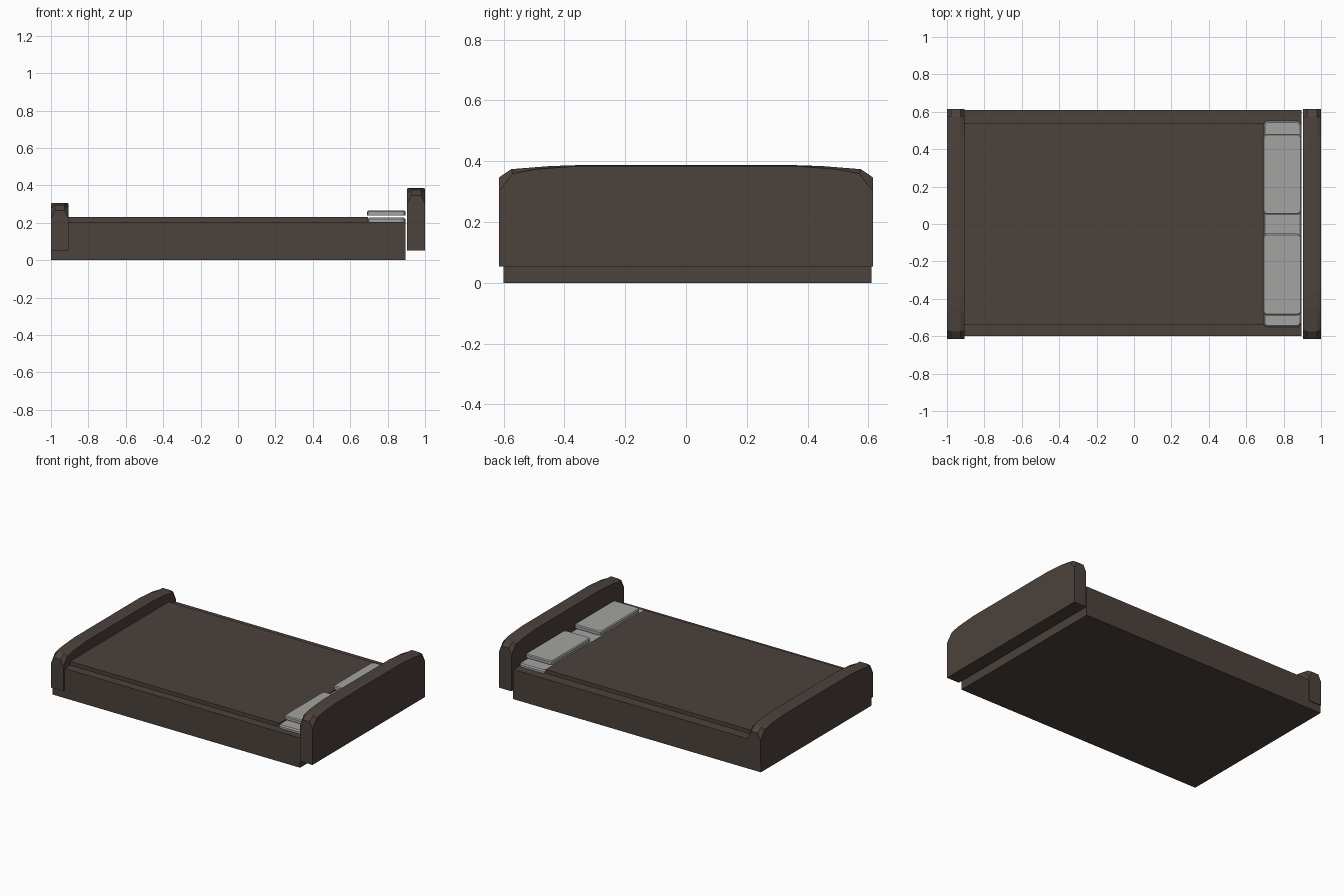
import bpy
import bmesh

old = bpy.data.objects.get("Cube")
if old:
    bpy.data.objects.remove(old, do_unlink=True)


def material(name, rgb):
    m = bpy.data.materials.new(name)
    m.use_nodes = True
    m.diffuse_color = (*rgb, 1)
    m.node_tree.nodes["Principled BSDF"].inputs["Base Color"].default_value = (*rgb, 1)
    return m


brown = material("dark brown wood", (0.072, 0.054, 0.045))
grey = material("pale grey linen", (0.37, 0.37, 0.365))


def finish(name, bm, mat):
    bmesh.ops.recalc_face_normals(bm, faces=bm.faces)
    mesh = bpy.data.meshes.new(name)
    bm.to_mesh(mesh)
    bm.free()
    mesh.materials.append(mat)
    obj = bpy.data.objects.new(name, mesh)
    bpy.context.collection.objects.link(obj)
    return obj


def box(name, x, y, z, mat, corner=0.0, edge=0.0):
    """Box between three ranges, with optional cut upright corners and rims."""
    bm = bmesh.new()
    bmesh.ops.create_cube(bm, size=1)
    for v in bm.verts:
        v.co = [r[0] if c < 0 else r[1] for c, r in zip(v.co, (x, y, z))]
    if corner:
        upright = [e for e in bm.edges if abs(e.verts[0].co.z - e.verts[1].co.z) > 1e-4]
        bmesh.ops.bevel(bm, geom=upright, offset=corner, segments=2, profile=0.5, affect='EDGES')
    if edge:
        rim = [e for e in bm.edges if all(v.co.z > z[1] - 1e-4 for v in e.verts)]
        bmesh.ops.bevel(bm, geom=rim, offset=edge, segments=1, affect='EDGES')
    return finish(name, bm, mat)


def end_board(name, x0, x1, top):
    """Upright board with an arched top whose shoulders are softened at both faces."""
    half, foot = 0.615, 0.053
    # half outlines as (y, drop below the top)
    face = [(half, 0.085), (0.57, 0.028), (0.50, 0.014), (0.36, 0.003)]
    core = [(half, 0.04), (0.575, 0.013), (0.45, 0.003), (0.36, 0)]
    bm = bmesh.new()
    rings = []
    for x, outline in ((x0, face), (x0 + 0.022, core), (x1 - 0.022, core), (x1, face)):
        right = [(y, top - d) for y, d in outline]
        left = [(-y, z) for y, z in reversed(right)]
        points = [(half, foot)] + right + left + [(-half, foot)]
        rings.append([bm.verts.new((x, y, z)) for y, z in points])
    for a, b in zip(rings, rings[1:]):
        for i in range(len(a)):
            j = (i + 1) % len(a)
            bm.faces.new((a[i], a[j], b[j], b[i]))
    bm.faces.new(rings[0])
    bm.faces.new(rings[-1])
    return finish(name, bm, brown)


# Base and mattress
box("bed_base", (-1, 0.895), (-0.6, 0.61), (0, 0.205), brown)
box("mattress", (-0.91, 0.695), (-0.54, 0.54), (0.2, 0.231), brown)

# Boards at both ends
end_board("headboard", 0.904, 1, 0.387)
end_board("footboard", -1, -0.906, 0.307)

# Bolster under a pair of pillows
box("bolster", (0.692, 0.895), (-0.552, 0.552), (0.203, 0.227), grey, 0.025, 0.008)
for side, y in (("left", (0.05, 0.482)), ("right", (-0.488, -0.052))):
    box(side + "_pillow", (0.69, 0.895), y, (0.24, 0.265), grey, 0.02, 0.006)
